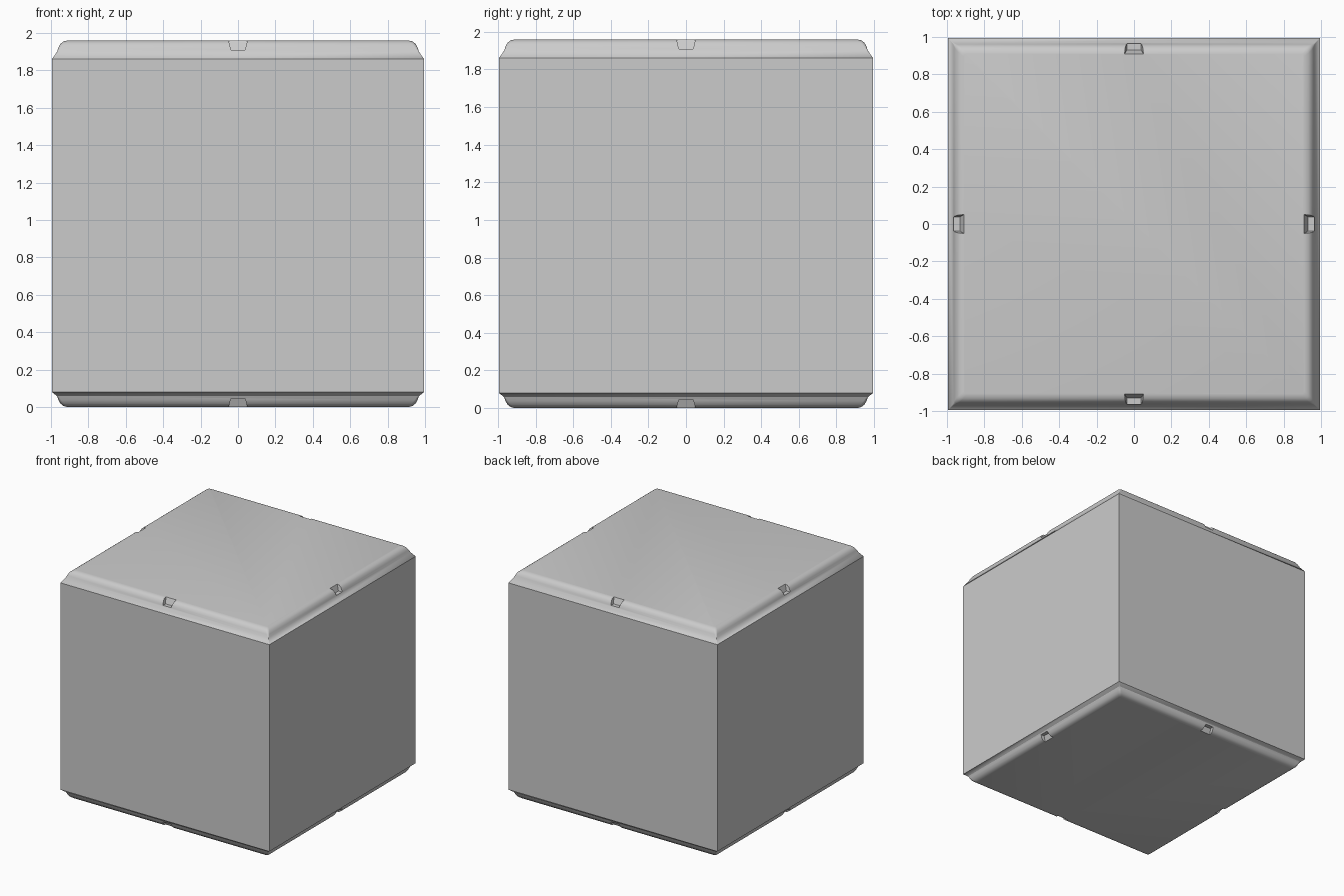
import bpy, bmesh, math
from mathutils import Matrix

if "Cube" in bpy.data.objects:
    bpy.data.objects.remove(bpy.data.objects["Cube"])


def make_object(name, bm):
    bmesh.ops.recalc_face_normals(bm, faces=bm.faces)
    mesh = bpy.data.meshes.new(name)
    bm.to_mesh(mesh)
    bm.free()
    obj = bpy.data.objects.new(name, mesh)
    bpy.context.collection.objects.link(obj)
    return obj


def ring(bm, half, radius, z, seg=4):
    """Square outline with rounded corners."""
    verts = []
    for c, (sx, sy) in enumerate([(1, 1), (-1, 1), (-1, -1), (1, -1)]):
        for i in range(seg + 1):
            a = math.pi / 2 * (c + i / seg)
            verts.append(bm.verts.new((sx * (half - radius) + radius * math.cos(a),
                                       sy * (half - radius) + radius * math.sin(a), z)))
    return verts


# Cube block: straight walls, sloped ledges and rounded raised pads
profile = [(0.91, 0.015, 0.0), (0.932, 0.02, 0.005), (0.949, 0.02, 0.018),
           (0.96, 0.015, 0.038), (0.967, 0.005, 0.058), (0.995, 0, 0.08),
           (0.995, 0, 1.86), (0.967, 0.005, 1.90), (0.96, 0.015, 1.922),
           (0.949, 0.02, 1.942), (0.932, 0.02, 1.955), (0.91, 0.015, 1.96)]
bm = bmesh.new()
rings = [ring(bm, *p) for p in profile]
for low, high in zip(rings, rings[1:]):
    n = len(low)
    for i in range(n):
        j = (i + 1) % n
        bm.faces.new((low[i], low[j], high[j], high[i]))
bm.faces.new(rings[0])
bm.faces.new(rings[-1])
bmesh.ops.remove_doubles(bm, verts=bm.verts, dist=0.0001)
block = make_object("cube_block", bm)

# Tapered notch cutters in the middle of every top and bottom edge
bm = bmesh.new()
for floor, outer in ((1.91, 1.96), (0.045, 0.0)):
    for k in range(4):
        rot = Matrix.Rotation(k * math.pi / 2, 4, 'Z')
        levels = []
        for t in (0, 2):
            z = floor + (outer - floor) * t
            w, x0 = 0.038 + 0.012 * t, 0.93 - 0.02 * t
            levels.append([bm.verts.new(rot @ Matrix.Translation((x, y, z)).to_translation())
                           for x, y in ((x0, -w), (1.05, -w), (1.05, w), (x0, w))])
        a, b = levels
        bm.faces.new(a)
        bm.faces.new(b)
        for i in range(4):
            j = (i + 1) % 4
            bm.faces.new((a[i], a[j], b[j], b[i]))
cutter = make_object("notch_cutter", bm)
cutter.hide_render = True
cutter.hide_set(True)
cut = block.modifiers.new("edge_notches", 'BOOLEAN')
cut.operation = 'DIFFERENCE'
cut.solver = 'EXACT'
cut.object = cutter

# Apply the cut, then smooth the rounded rims
bpy.context.view_layer.objects.active = block
block.select_set(True)
bpy.ops.object.modifier_apply(modifier=cut.name)
bpy.data.objects.remove(cutter)
bpy.ops.object.shade_smooth_by_angle(angle=math.radians(28))
